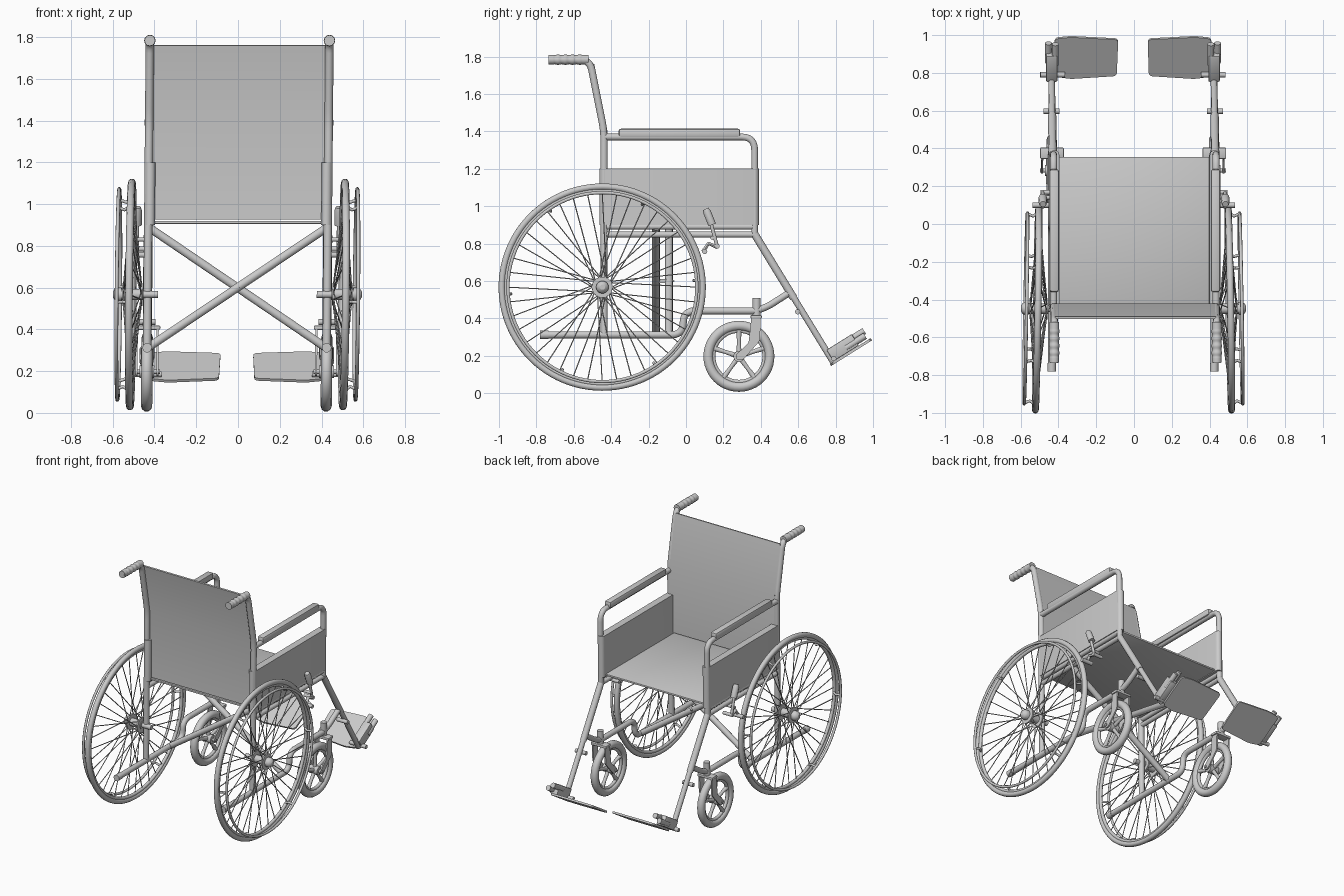
import bpy, bmesh, math
from mathutils import Matrix, Vector

if "Cube" in bpy.data.objects:
    bpy.data.objects.remove(bpy.data.objects["Cube"])

X = 0.43            # half width of the frame
made = []


def mesh_object(name, bm):
    me = bpy.data.meshes.new(name)
    bmesh.ops.recalc_face_normals(bm, faces=bm.faces[:])
    bm.to_mesh(me)
    bm.free()
    ob = bpy.data.objects.new(name, me)
    bpy.context.collection.objects.link(ob)
    made.append(ob)
    return ob


def rounded(pts, rad):
    """Polyline with its inner corners rounded."""
    pts = [Vector(p) for p in pts]
    out = [pts[0]]
    for a, b, c in zip(pts, pts[1:], pts[2:]):
        d = min(rad, (a - b).length * .5, (c - b).length * .5)
        p, q = b + (a - b).normalized() * d, b + (c - b).normalized() * d
        for i in range(7):
            t = i / 6
            out.append(p * (1 - t) ** 2 + b * 2 * t * (1 - t) + q * t * t)
    return out + [pts[-1]]


def tubes(name, paths, r, rad=0.0, cyclic=False, res=3, radii=None):
    """One object of round tubes along one or more paths."""
    cu = bpy.data.curves.new(name, 'CURVE')
    cu.dimensions = '3D'
    cu.bevel_depth, cu.bevel_resolution, cu.use_fill_caps = r, res, True
    for path in paths:
        pts = rounded(path, rad) if rad else path
        sp = cu.splines.new('POLY')
        sp.points.add(len(pts) - 1)
        for i, p in enumerate(pts):
            sp.points[i].co = (*p, 1)
            sp.points[i].radius = radii[i] if radii else 1
        sp.use_cyclic_u = cyclic
    tmp = bpy.data.objects.new(name, cu)
    bpy.context.collection.objects.link(tmp)
    bpy.context.view_layer.update()
    me = bpy.data.meshes.new_from_object(tmp.evaluated_get(bpy.context.evaluated_depsgraph_get()))
    bpy.data.objects.remove(tmp)
    me.name = name
    ob = bpy.data.objects.new(name, me)
    bpy.context.collection.objects.link(ob)
    made.append(ob)
    return ob


def side(name, pts, r, rad=0.0, x=X, **k):
    """Tube drawn in the side view as (y, z) points."""
    return tubes(name, [[(x, y, z) for y, z in pts]], r, rad, **k)


def rod(name, x0, x1, y, z, r, **k):
    return tubes(name, [[(x0, y, z), (x1, y, z)]], r, res=5, **k)


def ring(name, x, y, z, R, r, n=72):
    pts = [(x, y + R * math.cos(i * math.tau / n), z + R * math.sin(i * math.tau / n)) for i in range(n)]
    return tubes(name, [pts], r, cyclic=True)


def box(name, c, size, tilt=0, bev=0.006):
    bm = bmesh.new()
    bmesh.ops.create_cube(bm, size=1)
    bm.transform(Matrix.Translation(c) @ Matrix.Rotation(tilt, 4, 'X') @ Matrix.Diagonal((*size, 1)))
    if bev:
        bmesh.ops.bevel(bm, geom=bm.edges[:], offset=bev, segments=2, affect='EDGES', profile=.5)
    return mesh_object(name, bm)


def plate(name, pts, vec, corner=0):
    """Flat outline, corners optionally rounded, pushed along vec."""
    bm = bmesh.new()
    f = bm.faces.new([bm.verts.new(p) for p in pts])
    if corner:
        bmesh.ops.bevel(bm, geom=bm.verts[:], offset=corner, segments=4, affect='VERTICES', profile=.5)
    f = bm.faces[:]
    new = bmesh.ops.extrude_face_region(bm, geom=f, use_keep_orig=True)
    bmesh.ops.translate(bm, vec=vec, verts=[v for v in new['geom'] if isinstance(v, bmesh.types.BMVert)])
    return mesh_object(name, bm)


# big rear wheel, slightly toed in
WX, WY, WZ = 0.51, -0.448, 0.567
ring('rear_tyre', WX, WY, WZ, 0.537, 0.018, 96)
ring('rear_rim', WX, WY, WZ, 0.517, 0.012, 96)
ring('hand_rim', 0.57, WY, WZ, 0.505, 0.009, 96)
spokes, tabs = [], []
for i in range(40):
    a = i * math.tau / 40
    b = a + (0.5 if i % 4 < 2 else -0.5)
    hx = 0.545 if i % 2 else 0.46
    spokes.append([(hx, WY + .05 * math.cos(b), WZ + .05 * math.sin(b)),
                   (WX, WY + .51 * math.cos(a), WZ + .51 * math.sin(a))])
for i in range(6):
    a = (i + .07) * math.tau / 6
    c, s = math.cos(a), math.sin(a)
    tabs.append([(WX, WY + .512 * c, WZ + .512 * s), (.54, WY + .49 * c, WZ + .49 * s),
                 (.57, WY + .503 * c, WZ + .503 * s)])
tubes('rear_spokes', spokes, 0.0032, res=1)
tubes('hand_rim_tabs', tabs, 0.008)
rod('hub', 0.45, 0.56, WY, WZ, 0.028)
rod('hub_inner_flange', 0.455, 0.465, WY, WZ, 0.056)
rod('hub_outer_flange', 0.54, 0.55, WY, WZ, 0.056)
tubes('hub_cap', [[(x, WY, WZ) for x in (.555, .575, .588, .596)]], 0.034, res=5, radii=[1, 1, .8, .4])
toe = Matrix.Translation((WX, WY, 0)) @ Matrix.Rotation(0.017, 4, 'Z') @ Matrix.Translation((-WX, -WY, 0))
for ob in made:
    ob.data.transform(toe)
rod('axle', 0.38, 0.46, WY, WZ, 0.017)

# side frame
side('back_post', [(-.438, .31), (-.438, 1.40), (-.515, 1.785), (-.735, 1.785)], 0.02, 0.06)
grip = [-.52 - .0055 * i for i in range(40)]
side('hand_grip', [(y, 1.783) for y in grip], 0.026, res=4,
     radii=[1 + (.07 * math.sin(i * .9) if 6 < i < 34 else 0) for i in range(40)])
side('arm_tube', [(-.438, 1.37), (.367, 1.37), (.367, .85)], 0.019, 0.07)
box('arm_pad', (.427, -.035, 1.39), (.05, .65, .048), bev=.012)
side('seat_tube', [(-.43, .89), (.37, .89)], 0.016)
side('upper_rail', [(-.438, .848), (.367, .848)], 0.017)
side('lower_rail', [(-.78, .312), (-.015, .312), (-.015, .44), (.375, .44)], 0.02, 0.08)
side('rail_cap', [(-.78, .312), (-.735, .312)], 0.023)
side('leg_link', [(.375, .44), (.44, .465), (.565, .545)], 0.019, 0.05)
side('leg_tube', [(.367, .85), (.575, .51)], 0.022)
side('leg_extension', [(.56, .537), (.785, .17)], 0.018)
rod('leg_clamp', .39, .475, .597, .435, .014)

# side panel wrapped round the arm posts
outline = []
for cy, a0 in ((-.438, math.pi), (.365, 0)):
    for i in range(9):
        a = a0 + i * math.pi / 8
        outline.append((.423 + .025 * math.cos(a), cy + .025 * math.sin(a), .90))
plate('side_panel', outline, (0, 0, .30))

# castor with fork
CY, CZ = 0.283, 0.197
ring('castor_tyre', X, CY, CZ, 0.164, 0.027, 48)
ring('castor_rim', X, CY, CZ, 0.137, 0.012, 48)
star = []
for i in range(5):
    a = math.pi / 2 + i * math.tau / 5
    star.append([(X, CY + d * math.cos(a), CZ + d * math.sin(a)) for d in (.02, .08, .138)])
tubes('castor_spokes', star, 0.014, radii=[1, .8, 1.1])
rod('castor_hub', X - .035, X + .035, CY, CZ, 0.03)
rod('castor_axle', X - .062, X + .062, CY, CZ, 0.01)
for n, s in (('inner', -1), ('outer', 1)):
    x = X + s * .05 - .005
    plate('castor_fork_' + n, [(x, .40, .41), (x, .35, .41), (x, .335, .27), (x, .262, .20),
                               (x, .275, .175), (x, .305, .178), (x, .395, .28)], (.01, 0, 0), .012)
box('castor_fork_crown', (X, .375, .408), (.125, .06, .02))
side('castor_stem', [(.378, .40), (.378, .51)], 0.022, res=5)

# brake
BX = 0.483
side('brake_grip', [(.105, .985), (.112, .97), (.14, .90)], 0.022, x=BX, radii=[.75, 1, 1])
side('brake_arm', [(.13, .92), (.168, .78)], 0.01, x=BX)
side('brake_link', [(.09, .755), (.12, .80), (.17, .78)], 0.011, x=BX)
rod('brake_shoe', .45, .535, .10, .757, .014)
rod('brake_pivot', .42, .495, .168, .785, .012)
rod('brake_mount', .42, .495, .14, .83, .01)

# folding footrest
T = math.radians(32)
u, n = Vector((0, math.cos(T), math.sin(T))), Vector((0, -math.sin(T), math.cos(T)))
base = Vector((0, .775, .145))


def on_plate(x, v, h=0.0):
    return base + Vector((x, 0, 0)) + u * v + n * h


plate('foot_plate', [on_plate(*p) for p in ((.415, .015), (.33, 0), (.085, .018), (.078, .245),
                                            (.33, .26), (.415, .25))], n * .014, .02)
box('foot_hinge_block', on_plate(X, .105, .05), (.06, .16, .072), T)
tubes('foot_hinge_pins', [[on_plate(X - .018, .12, .065), on_plate(X - .018, .25, .065)],
                          [on_plate(X + .018, .12, .04), on_plate(X + .018, .24, .04)]], 0.018, res=4)
rod('foot_hinge_bolt', .36, .49, .79, .185, .014)

# mirror everything so far to the other side
for ob in list(made):
    me = ob.data.copy()
    me.transform(Matrix.Scale(-1, 4, (1, 0, 0)))
    me.flip_normals()
    twin = bpy.data.objects.new('left_' + ob.name, me)
    ob.name = 'right_' + ob.name
    bpy.context.collection.objects.link(twin)
    made.append(twin)

# seat, backrest and folding cross brace
box('seat', (0, -.04, .912), (.83, .79, .014), bev=.004)
plate('backrest', [(-.425, -.432, .925), (-.425, -.432, 1.40), (-.425, -.503, 1.76),
                   (-.425, -.491, 1.762), (-.425, -.42, 1.402), (-.425, -.42, .925)], (.85, 0, 0))
tubes('cross_brace_rear', [[(-.43, -.16, .31), (.43, -.16, .89)]], 0.021)
tubes('cross_brace_front', [[(.43, -.09, .31), (-.43, -.09, .89)]], 0.021)
rod('cross_brace_bolt', 0, 0.001, -.12, .6, .012)
made[-1].data.transform(Matrix.Translation((0, -.12, .6)) @ Matrix.Diagonal((12, 5, 1, 1)) @
                        Matrix.Translation((0, .12, -.6)))

# slight sideways lean of the whole chair, then shading
lean = Matrix(((1, 0, .009, -.008), (0, 1, 0, 0), (0, 0, 1, 0), (0, 0, 0, 1)))
for ob in made:
    ob.data.transform(lean)
    ob.select_set(True)
bpy.context.view_layer.objects.active = made[0]
bpy.ops.object.shade_smooth_by_angle(angle=math.radians(40))
